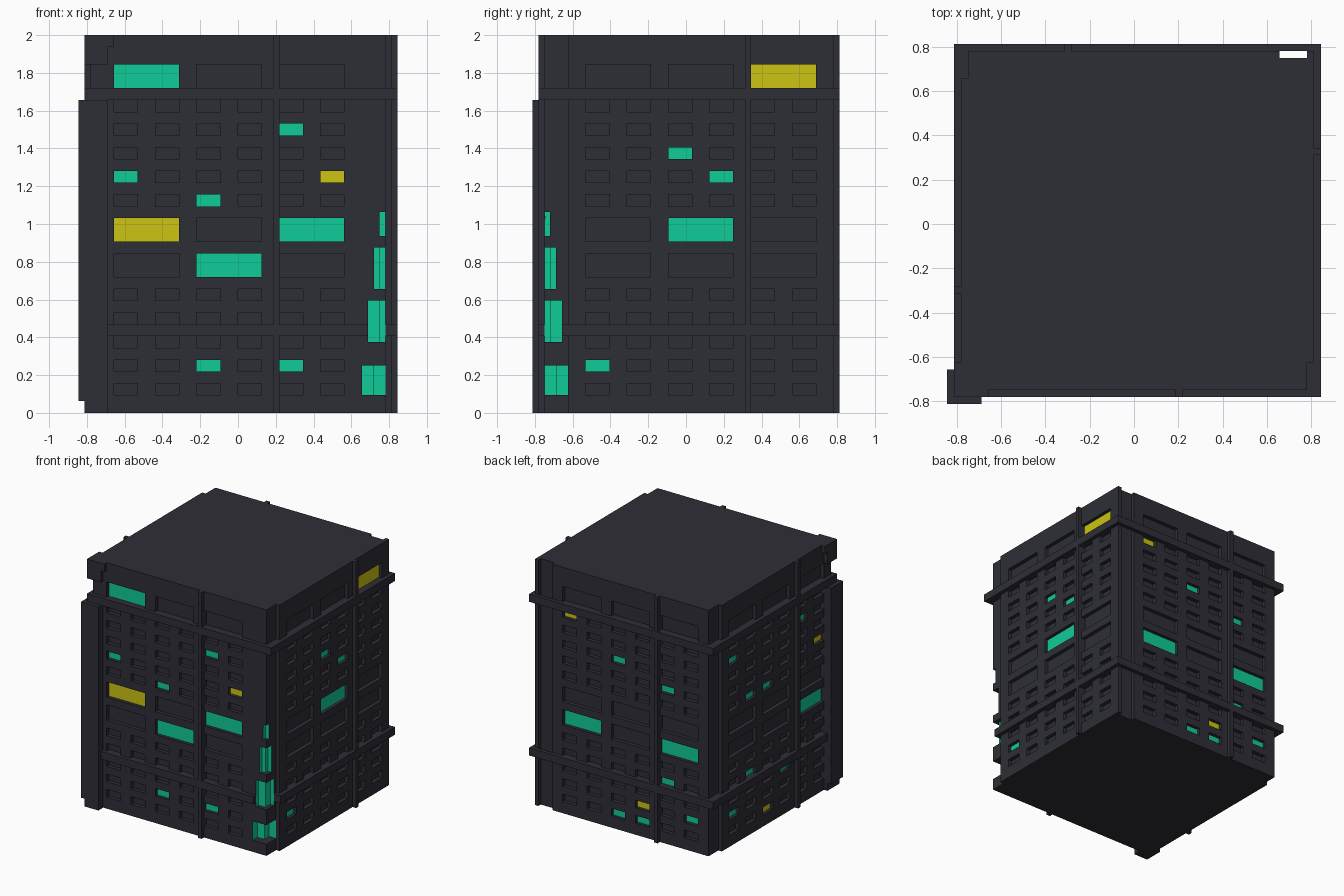
import bpy, bmesh

if "Cube" in bpy.data.objects:
    bpy.data.objects.remove(bpy.data.objects["Cube"])

U = 2 / 64  # the model sits on a grid of 54 x 52 x 64 cells


def material(name, rgb):
    m = bpy.data.materials.new(name)
    m.diffuse_color = (*rgb, 1)
    m.use_nodes = True
    m.node_tree.nodes["Principled BSDF"].inputs["Base Color"].default_value = m.diffuse_color
    return m


DARK = material("charcoal", (0.027, 0.027, 0.037))
GREEN = material("mint light", (0.005, 0.604, 0.314))
YELLOW = material("yellow light", (0.604, 0.552, 0.006))


def boxes(name, items, mat):
    """One object from boxes (i0, i1, j0, j1, k0, k1) in grid cells."""
    bm = bmesh.new()
    for i0, i1, j0, j1, k0, k1 in items:
        vs = bmesh.ops.create_cube(bm, size=1)["verts"]
        for v in vs:
            v.co = (((i1 if v.co.x > 0 else i0) - 27) * U,
                    ((j1 if v.co.y > 0 else j0) - 26) * U,
                    (k1 if v.co.z > 0 else k0) * U)
    me = bpy.data.meshes.new(name)
    bm.to_mesh(me)
    bm.free()
    me.materials.append(mat)
    ob = bpy.data.objects.new(name, me)
    bpy.context.collection.objects.link(ob)
    return ob


def on_wall(wall, t0, t1, d0, d1, k0, k1):
    """Box on a wall: t runs left to right, d is the distance outward."""
    if wall == "front":
        return (t0, t1, 2 - d1, 2 - d0, k0, k1)
    if wall == "right":
        return (53 + d0, 53 + d1, t0, t1, k0, k1)
    if wall == "back":
        return (54 - t1, 54 - t0, 51 + d0, 51 + d1, k0, k1)
    return (2 - d1, 2 - d0, 53 - t1, 53 - t0, k0, k1)


WALLS = ("front", "right", "back", "left")
START = {"front": 6, "right": 9, "back": 9, "left": 9}
SMALL = (3, 7, 11, 15, 19, 35, 39, 43, 47, 51)
BIG = (23, 29, 55)


def window(wall, row, n, d0, d1):
    if row in BIG:
        t = START[wall] + 14 * n
        return on_wall(wall, t, t + 11, d0, d1, row, row + 4)
    t = START[wall] + 7 * n
    return on_wall(wall, t, t + 4, d0, d1, row, row + 2)


# lit windows as (row, number)
LIT_GREEN = {
    "front": [(55, 0), (47, 4), (39, 0), (35, 2), (29, 2), (23, 1), (7, 2), (7, 4)],
    "right": [(43, 2), (39, 3), (29, 1), (7, 0)],
    "back": [(43, 2), (39, 4), (23, 0), (23, 2), (15, 4), (3, 2), (3, 3), (7, 5)],
    "left": [(47, 0), (35, 1), (35, 2), (15, 1), (11, 3), (7, 0), (23, 2), (47, 4)],
}
LIT_YELLOW = {
    "front": [(39, 5), (29, 0)],
    "right": [(55, 2)],
    "back": [(51, 0), (7, 3)],
    "left": [(3, 2), (39, 5)],
}
# corner lights: width, depth, bottom, top
CORNER = [(4, 2, 3, 8), (3, 1, 12, 19), (2, 1, 21, 28), (1, 1, 30, 34)]

# main tower, with windows, corner recesses and corner lights cut in
tower = boxes("tower", [(2, 53, 2, 51, 0, 64)], DARK)
cutters = [
    boxes("window_cutter", [window(w, r, n, -1, 1) for w in WALLS
          for r in SMALL + BIG for n in range(3 if r in BIG else 6)], DARK),
    boxes("recess_cutter", [(52, 55, 0, 6, -1, 65), (48, 52, 50, 53, -1, 65),
                            (0, 3, 47, 53, -1, 65)], DARK),
    boxes("corner_front_cutter", [(52 - w, 54, 0, 2 + d, a, b)
                                  for w, d, a, b in CORNER], DARK),
    boxes("corner_side_cutter", [(52 - d, 54, 0, 2 + w, a, b)
                                 for w, d, a, b in CORNER], DARK),
]
bpy.context.view_layer.objects.active = tower
for c in cutters:
    c.hide_render = True
    m = tower.modifiers.new(c.name, "BOOLEAN")
    m.operation = "DIFFERENCE"
    m.solver = "EXACT"
    m.object = c
    bpy.ops.object.modifier_apply(modifier=m.name)
for c in cutters:
    bpy.data.objects.remove(c)

# upright faces inside the corner notches glow green
tower.data.materials.clear()
tower.data.materials.append(DARK)
tower.data.materials.append(GREEN)
for p in tower.data.polygons:
    i, j, k = p.center.x / U + 27, p.center.y / U + 26, p.center.z / U
    p.material_index = int(abs(p.normal.z) < 0.5 and any(
        51.9 - w < i < 51.9 and 2.1 < j < 2.1 + w and a < k < b
        for w, d, a, b in CORNER))

# glowing window panes
for name, lit, mat in (("green_panes", LIT_GREEN, GREEN),
                       ("yellow_panes", LIT_YELLOW, YELLOW)):
    boxes(name, [window(w, r, n, -1, -0.85) for w in WALLS for r, n in lit[w]], mat)

# vertical ribs
boxes("ribs", [on_wall(w, t, t + 1, 0, 1, 0, 64) for w, t in
               (("front", 33), ("right", 36), ("back", 36), ("left", 36))], DARK)

# horizontal bands, filled in where they cross a corner recess
boxes("upper_band", [
    on_wall("front", 1, 52, 0, 1, 53, 55), on_wall("right", 6, 52, 0, 1, 53, 55),
    (52, 54, 1, 6, 53, 55), on_wall("back", 1, 53, 0, 1, 53, 55),
    on_wall("left", 6, 52, 0, 1, 53, 55), (1, 3, 47, 51, 53, 55)], DARK)
boxes("lower_band", [
    on_wall("front", 5, 49, 0, 1, 13, 15), on_wall("right", 5, 52, 0, 1, 13, 15),
    (52, 53, 5, 6, 13, 15), on_wall("back", 1, 53, 0, 1, 13, 15),
    on_wall("left", 6, 48, 0, 1, 13, 15), (1, 3, 47, 51, 13, 15)], DARK)

# corner pillar and stepped roof cap at the front left
boxes("corner_pillar", [(1, 5, 0, 5, 0, 53), (0, 1, 0, 5, 2, 53)], DARK)
boxes("roof_cap", [(1, 6, 1, 6, 62, 64), (1, 5, 1, 5, 59, 62)], DARK)
